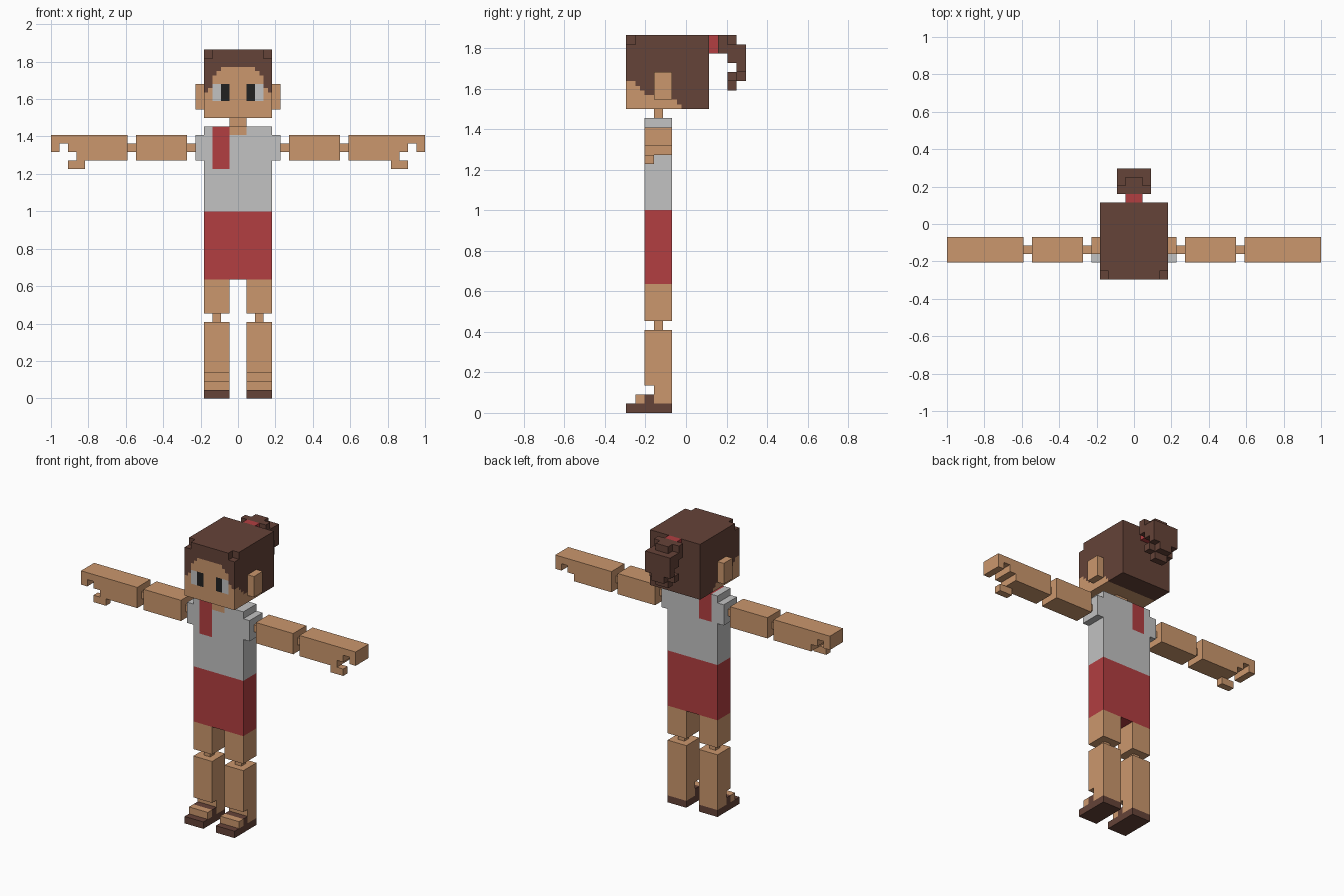
import bpy, bmesh, math
from mathutils import Vector

if "Cube" in bpy.data.objects:
    bpy.data.objects.remove(bpy.data.objects["Cube"])

U = 2 / 44          # one block
H = U / 2           # half block, the cell size


def material(name, rgb):
    m = bpy.data.materials.new(name)
    lin = [((c / 255 + 0.055) / 1.055) ** 2.4 for c in rgb]
    m.diffuse_color = (*lin, 1)
    m.use_nodes = True
    m.node_tree.nodes["Principled BSDF"].inputs["Base Color"].default_value = m.diffuse_color
    return m


SKIN, HAIR, RED, GREY, BLACK = range(5)
MATS = [material("skin", (203, 151, 109)), material("dark_brown", (101, 67, 56)),
        material("red", (178, 62, 65)), material("light_grey", (194, 194, 194)),
        material("black", (33, 33, 33))]

# outward direction and the cell corners of each face
SIDES = {
    (1, 0, 0): [(1, 0, 0), (1, 1, 0), (1, 1, 1), (1, 0, 1)],
    (-1, 0, 0): [(0, 0, 0), (0, 0, 1), (0, 1, 1), (0, 1, 0)],
    (0, 1, 0): [(0, 1, 0), (0, 1, 1), (1, 1, 1), (1, 1, 0)],
    (0, -1, 0): [(0, 0, 0), (1, 0, 0), (1, 0, 1), (0, 0, 1)],
    (0, 0, 1): [(0, 0, 1), (1, 0, 1), (1, 1, 1), (0, 1, 1)],
    (0, 0, -1): [(0, 0, 0), (0, 1, 0), (1, 1, 0), (1, 0, 0)],
}


def cells(box):
    x0, x1, y0, y1, z0, z1 = [round(v * 2) for v in box]
    return {(x, y, z) for x in range(x0, x1) for y in range(y0, y1) for z in range(z0, z1)}


def blocks(name, boxes, rule, cut=()):
    """Outer skin of joined boxes (x0,x1,y0,y1,z0,z1 in blocks); rule(centre, side) gives the colour."""
    solid = set().union(*map(cells, boxes))
    for b in cut:
        solid -= cells(b)
    bm = bmesh.new()
    corner = {}
    for c in sorted(solid):
        for d, quad in SIDES.items():
            if tuple(a + b for a, b in zip(c, d)) in solid:
                continue
            vs = []
            for q in quad:
                k = tuple(a + b for a, b in zip(c, q))
                if k not in corner:
                    corner[k] = bm.verts.new(Vector(k) * H)
                vs.append(corner[k])
            f = bm.faces.get(vs) or bm.faces.new(vs)
            mid = sum((Vector(q) for q in quad), Vector()) / 4 + Vector(c)
            f.material_index = rule(mid / 2, d) if callable(rule) else rule
    bmesh.ops.dissolve_limit(bm, angle_limit=math.radians(1), verts=bm.verts[:],
                             edges=bm.edges[:], delimit={'MATERIAL', 'NORMAL'})
    me = bpy.data.meshes.new(name)
    bm.to_mesh(me)
    bm.free()
    for m in MATS:
        me.materials.append(m)
    ob = bpy.data.objects.new(name, me)
    bpy.context.collection.objects.link(ob)
    return ob


def flip(boxes, s):
    return boxes if s > 0 else [(-b[1], -b[0], *b[2:]) for b in boxes]


# head: face, eyes and hairline painted by position
def head_colour(p, d):
    ax = abs(p.x)
    if d == (0, -1, 0) and p.y < -6.4:
        if 35 < p.z < 37 and 1 < ax < 3:
            return BLACK if ax < 2 else GREY
        line = 36 if ax > 3.5 else 36.5 if ax > 3 else 38 if ax > 2.5 else 38.5 if ax > 2 else 39
        return SKIN if p.z < line else HAIR
    if d[0]:
        for y, top in ((-5.5, 36), (-5, 35.5), (-4.5, 35), (-3.5, 34.5), (-1, 34), (-0.5, 33.5)):
            if p.y < y:
                return SKIN if p.z < top else HAIR
    if d == (0, 0, -1) and p.y < -0.5:
        return SKIN
    return HAIR


blocks("head", [(-4, 4, -6.5, 2.5, 33, 41)], head_colour,
       cut=[(-4, -3, -6.5, -5.5, 40, 41), (3, 4, -6.5, -5.5, 40, 41)])
blocks("neck", [(-1, 1, -3.5, -2.5, 32, 33)], SKIN)

# ponytail
blocks("hair_tie", [(-1, 1, 2.5, 3.5, 39, 41)], RED)
blocks("ponytail", [(-2, 2, 3.5, 4.5, 39, 41), (-1, 1, 4.5, 5.5, 38, 41),
                    (-2, 2, 4.5, 5.5, 38, 40), (-2, 2, 5.5, 6.5, 37, 40),
                    (-1, 1, 5.5, 6.5, 36, 37), (-2, 2, 4.5, 5.5, 36, 37),
                    (-1, 1, 4.5, 5.5, 35, 36)], HAIR)


# torso with sleeves, shorts, neckline and shoulder strap
def torso_colour(p, d):
    if p.z < 22:
        return RED
    if not d[0]:
        if -3 < p.x < -1 and p.z > (27 if d[1] < 0 else 28):
            return RED
        if abs(p.x) < 1 and p.z > 31 and d[1] <= 0:
            return SKIN
    return GREY


blocks("torso", [(-4, 4, -4.5, -1.5, 14, 32), (-5, 5, -4.5, -1.5, 28, 31)], torso_colour)


# lower leg and sandal
def foot_colour(p, d):
    if p.z <= 1 or (p.z < 2.01 and -4.5 <= p.y < -3.5):
        return HAIR if not (d == (0, -1, 0) and p.y < -3.6 and p.z > 1) else SKIN
    return SKIN


for s, side in ((1, "left"), (-1, "right")):
    blocks(side + "_ear", flip([(4, 5, -3.5, -1.5, 34, 37)], s), SKIN)
    blocks(side + "_upper_arm", flip([(5, 6, -3.5, -2.5, 29, 30),
                                      (6, 12, -4.5, -1.5, 28, 31)], s), SKIN)
    blocks(side + "_forearm", flip([(12, 13, -3.5, -2.5, 29, 30),
                                    (13, 19, -4.5, -1.5, 28, 31),
                                    (19, 20, -4.5, -1.5, 29, 31),
                                    (20, 21, -4.5, -1.5, 30, 31),
                                    (21, 22, -4.5, -1.5, 29, 31),
                                    (18, 20, -4.5, -3.5, 27, 28)], s), SKIN)
    blocks(side + "_thigh", flip([(1, 4, -4.5, -1.5, 10, 14),
                                  (2, 3, -3.5, -2.5, 9, 10)], s), SKIN)
    blocks(side + "_lower_leg", flip([(1, 4, -4.5, -1.5, 3, 9),
                                      (1, 4, -3.5, -1.5, 1, 3),
                                      (1, 4, -5.5, -3.5, 1, 2),
                                      (1, 4, -6.5, -1.5, 0, 1)], s), foot_colour)
